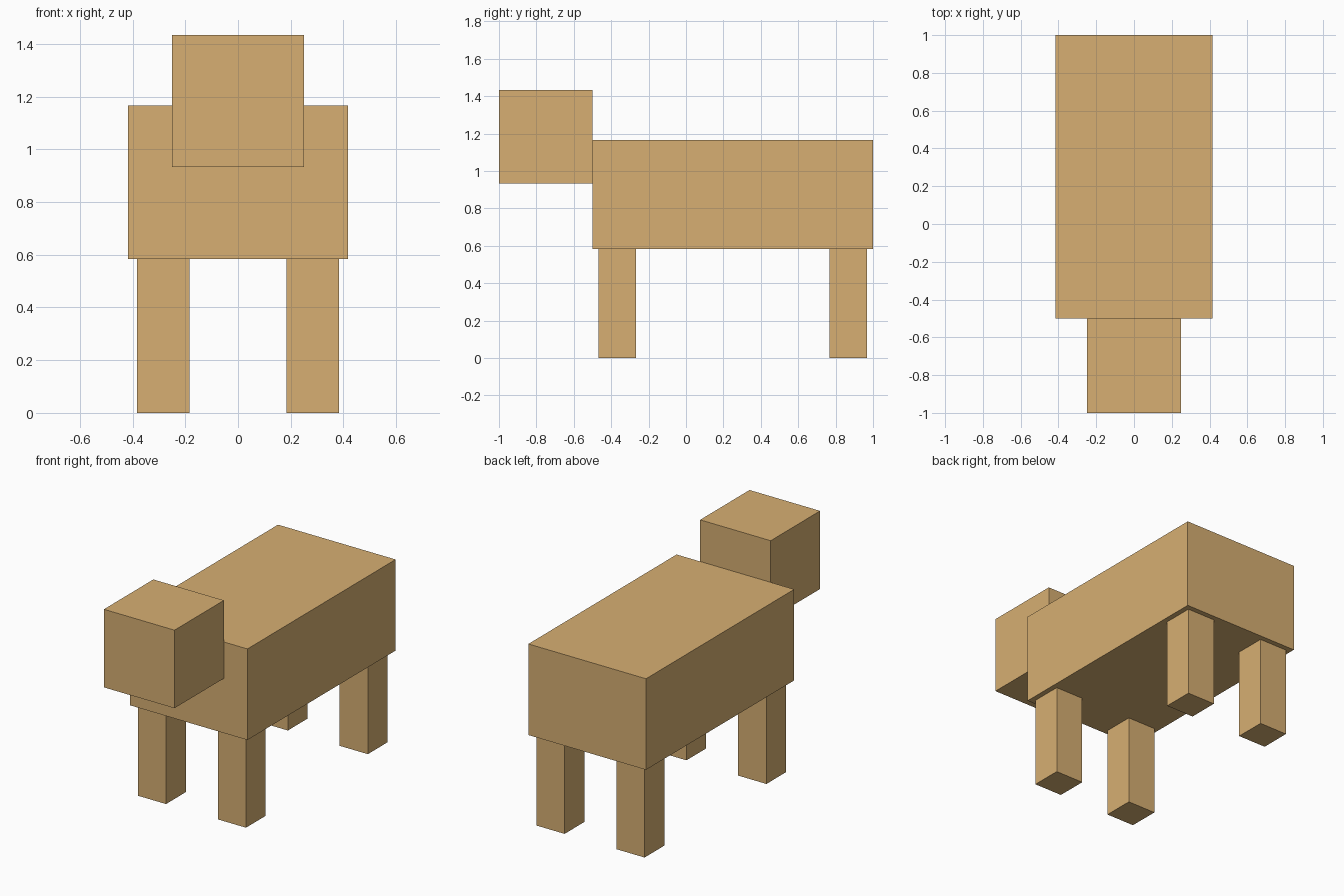
import bpy

if "Cube" in bpy.data.objects:
    bpy.data.objects.remove(bpy.data.objects["Cube"])

tan = bpy.data.materials.new("tan")
tan.diffuse_color = (0.68, 0.43, 0.17, 1.0)
tan.use_nodes = True
tan.node_tree.nodes["Principled BSDF"].inputs["Base Color"].default_value = tan.diffuse_color


def box(name, low, high):
    """Add a box spanning two opposite corners."""
    centre = [(a + b) / 2 for a, b in zip(low, high)]
    bpy.ops.mesh.primitive_cube_add(size=1, location=centre)
    obj = bpy.context.object
    obj.name = name
    obj.scale = [b - a for a, b in zip(low, high)]
    bpy.ops.object.transform_apply(location=False, rotation=False, scale=True)
    obj.data.materials.append(tan)
    return obj


LEG_TOP = 0.5833

# Body and head
box("body", (-0.4167, -0.5, LEG_TOP), (0.4167, 1.0, 1.1667))
box("head", (-0.25, -1.0, 0.9333), (0.25, -0.5, 1.4333))

# Four legs, inset from the body corners
for end, y in (("front", -0.3667), ("back", 0.8667)):
    for side, x in (("left", 0.2833), ("right", -0.2833)):
        box(f"{end}_{side}_leg", (x - 0.1, y - 0.1, 0), (x + 0.1, y + 0.1, LEG_TOP))
